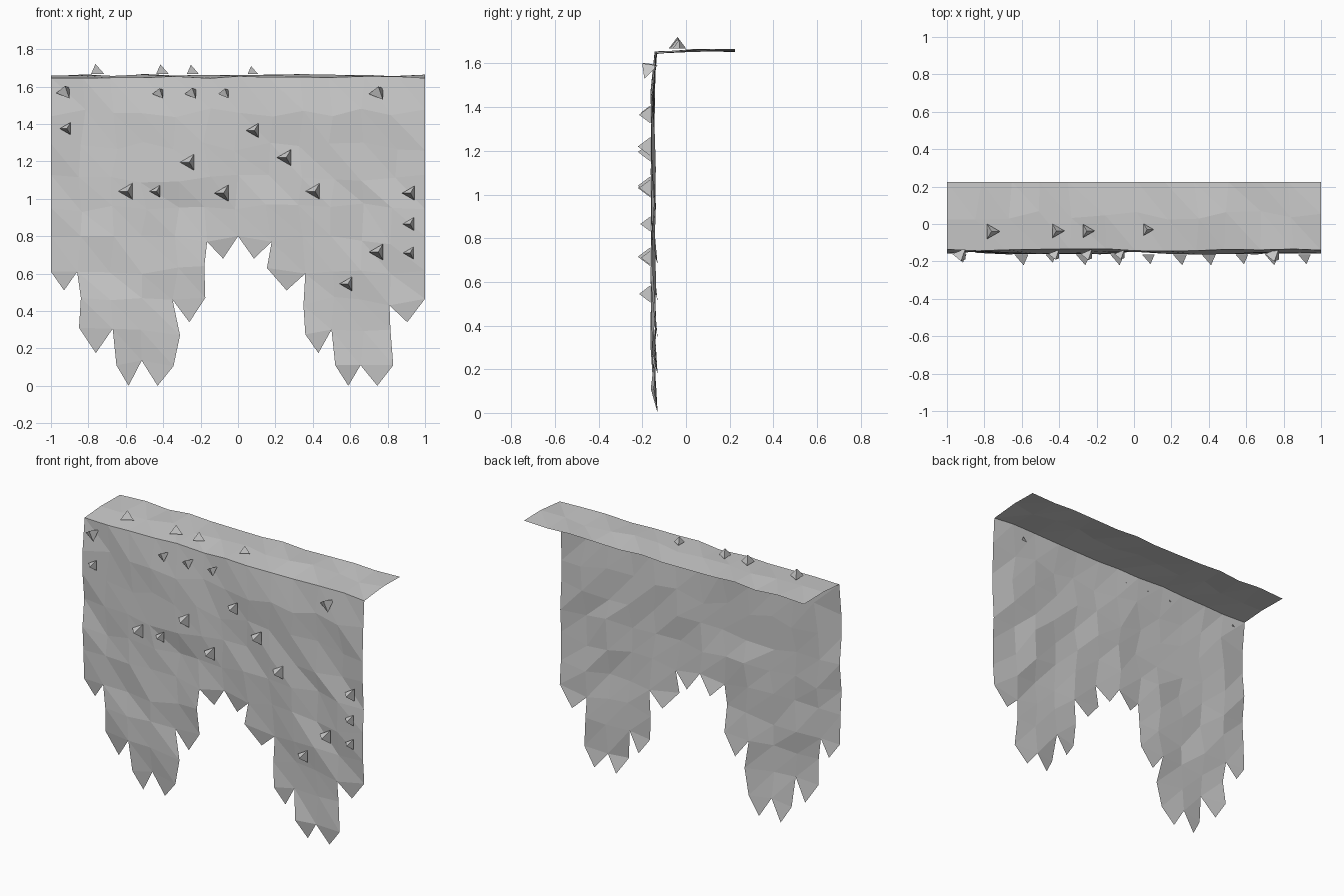
import bpy, bmesh, random
from mathutils import Vector

if "Cube" in bpy.data.objects:
    bpy.data.objects.remove(bpy.data.objects["Cube"])

random.seed(4)
COLS = 12
ROWS = [1.65, 1.46, 1.28, 1.11, 0.95, 0.78, 0.62, 0.46, 0.30, 0.11]
# last row of each strip, and the tip of the tooth hanging under it
FLOOR = [6, 8, 9, 9, 7, 5, 5, 6, 8, 9, 9, 7]
TIP_Z = {5: 0.68, 6: 0.51, 7: 0.34, 8: 0.175, 9: 0.0}
TIP_X = [-.93, -.76, -.585, -.43, -.26, -.08, .085, .26, .43, .59, .745, .905]
# hand-placed ragged outline points: (column line, row) -> (x, z)
EDGE = {(0, 6): (-1, .61), (1, 6): (-.86, .61), (1, 7): (-.84, .47), (1, 8): (-.85, .31),
        (2, 8): (-.67, .305), (2, 9): (-.65, .11), (3, 9): (-.515, .135),
        (4, 9): (-.345, .105), (4, 8): (-.31, .27), (4, 7): (-.35, .46),
        (5, 7): (-.175, .47), (5, 6): (-.18, .64), (5, 5): (-.165, .77),
        (6, 5): (0, .80), (7, 5): (.18, .77), (7, 6): (.155, .63),
        (8, 6): (.36, .60), (8, 7): (.35, .43), (8, 8): (.36, .275),
        (9, 8): (.50, .30), (9, 9): (.52, .11), (10, 9): (.655, .11),
        (11, 9): (.83, .11), (11, 8): (.815, .30), (11, 7): (.81, .43), (12, 7): (1, .465)}


def rnd(a):
    return random.uniform(-a, a)


def finish(name, bm):
    mesh = bpy.data.meshes.new(name)
    bm.to_mesh(mesh)
    bm.free()
    obj = bpy.data.objects.new(name, mesh)
    bpy.context.collection.objects.link(obj)


# Hanging sheet with ragged teeth and a ledge folded back at the top
bm = bmesh.new()
grid = {}


def vert(j, i):
    """Vertex on column line j; i >= 0 runs down the front, i < 0 runs back over the ledge."""
    if (j, i) not in grid:
        x = -1 + 2 * j / COLS
        side = j in (0, COLS)
        dx = 0 if side else rnd(0.022)
        if i < 0:
            co = (x + dx, 0.225 if i == -2 else 0.045 + rnd(0.025), 1.66 + rnd(0.008))
        elif i == 0:
            co = (x + dx, -0.14 + rnd(0.008), 1.65 + rnd(0.007))
        else:
            ex, ez = EDGE.get((j, i), (x + dx, ROWS[i] + rnd(0.025)))
            co = (ex, -0.15 + rnd(0.013), ez)
        grid[j, i] = bm.verts.new(co)
    return grid[j, i]


for j in range(COLS):
    for i in range(-2, FLOOR[j]):
        a, b, c, d = vert(j, i), vert(j, i + 1), vert(j + 1, i + 1), vert(j + 1, i)
        bm.faces.new((a, b, c))
        bm.faces.new((a, c, d))
    f = FLOOR[j]
    tip = bm.verts.new((TIP_X[j], -0.13, TIP_Z[f]))
    bm.faces.new((vert(j, f), tip, vert(j + 1, f)))
finish("hanging_sheet", bm)


# Small three-sided buds
def bud(name, centre, radius, axis, side):
    """Tetrahedral bud: base triangle pointing along side * x, apex along axis."""
    c, n = Vector(centre), Vector(axis).normalized()
    u = Vector((side, 0, 0))
    v = n.cross(u)
    bm = bmesh.new()
    base = [bm.verts.new(c + radius * (u * p + v * q))
            for p, q in ((1, 0), (-0.5, 0.866), (-0.5, -0.866))]
    apex = bm.verts.new(c + n * radius * 1.15)
    bm.faces.new(base[::-1])
    for k in range(3):
        bm.faces.new((base[k], base[(k + 1) % 3], apex))
    finish(name, bm)


FRONT = [(-.915, 1.375, .038), (-.59, 1.04, .05), (-.435, 1.04, .038), (-.26, 1.195, .05),
         (-.077, 1.03, .05), (.088, 1.365, .045), (.258, 1.22, .05), (.412, 1.04, .05),
         (.922, 1.03, .045), (.92, .865, .04), (.92, .71, .038), (.75, .715, .05),
         (.588, .545, .045)]
RIM = [(-.925, 1.565, .047), (-.42, 1.56, .038), (-.245, 1.56, .04),
       (-.07, 1.56, .036), (.75, 1.56, .05)]
LEDGE = [(-.762, -.04, .046), (-.415, -.037, .044), (-.252, -.037, .042), (.07, -.03, .036)]

for n, (x, z, r) in enumerate(FRONT):
    bud(f"front_bud_{n}", (x, -0.163, z), r, (0, -1, 0), -1)
for n, (x, z, r) in enumerate(RIM):
    bud(f"rim_bud_{n}", (x, -0.16, z), r, (0, -1, 1), -1)
for n, (x, y, r) in enumerate(LEDGE):
    bud(f"ledge_bud_{n}", (x, y, 1.668), r, (0, 0, 1), 1)
